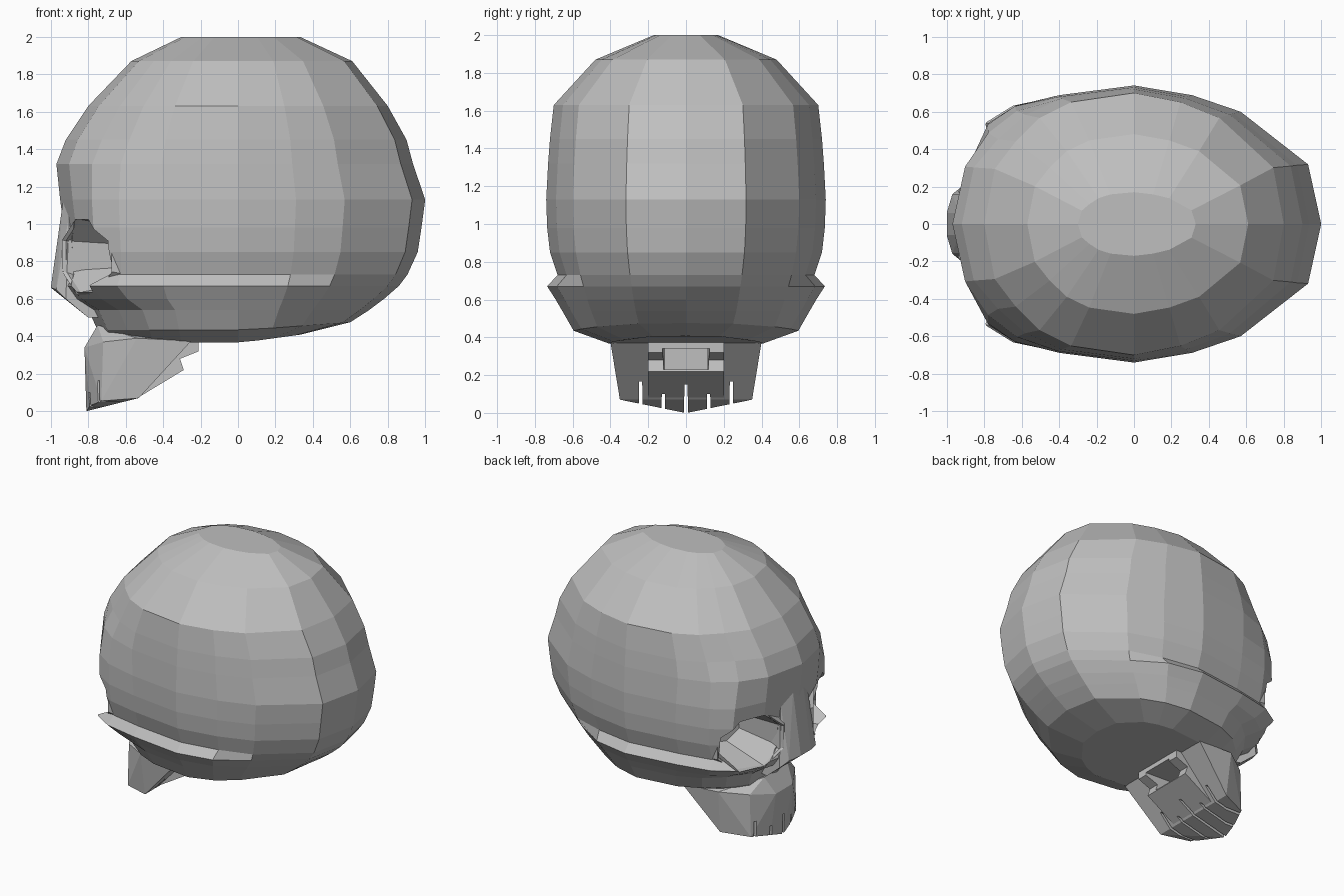
import bpy, bmesh, math
from mathutils import Vector

if "Cube" in bpy.data.objects:
    bpy.data.objects.remove(bpy.data.objects["Cube"])

bone = bpy.data.materials.new("grey_bone")
bone.diffuse_color = (0.52, 0.52, 0.52, 1)
bone.use_nodes = True
bone.node_tree.nodes["Principled BSDF"].inputs["Base Color"].default_value = bone.diffuse_color


def finish(name, bm):
    bmesh.ops.recalc_face_normals(bm, faces=bm.faces[:])
    me = bpy.data.meshes.new(name)
    bm.to_mesh(me)
    bm.free()
    me.materials.append(bone)
    ob = bpy.data.objects.new(name, me)
    bpy.context.collection.objects.link(ob)
    return ob


def loft(name, rings, closed=False):
    """Skin a list of equal-length point rings; cap the ends or join them."""
    bm = bmesh.new()
    vs = [[bm.verts.new(p) for p in r] for r in rings]
    n = len(vs[0])
    pairs = list(zip(vs, vs[1:])) + ([(vs[-1], vs[0])] if closed else [])
    for a, b in pairs:
        for i in range(n):
            j = (i + 1) % n
            bm.faces.new((a[i], a[j], b[j], b[i]))
    if not closed:
        bm.faces.new(vs[0])
        bm.faces.new(vs[-1])
    return finish(name, bm)


def hull(name, half):
    """Convex solid from points mirrored across y = 0."""
    bm = bmesh.new()
    for x, y, z in half:
        bm.verts.new((x, y, z))
        bm.verts.new((x, -y, z))
    bmesh.ops.convex_hull(bm, input=bm.verts[:])
    loose = [v for v in bm.verts if not v.link_faces]
    bmesh.ops.delete(bm, geom=loose, context='VERTS')
    return finish(name, bm)


def cut(target, cutter):
    m = target.modifiers.new("cut", 'BOOLEAN')
    m.operation = 'DIFFERENCE'
    m.solver = 'EXACT'
    m.object = cutter
    cutter.hide_render = True
    bpy.context.view_layer.objects.active = target
    bpy.ops.object.modifier_apply(modifier=m.name)


# Cranium: egg-shaped section, squarer at brow height, scaled through
# a list of (z, front x, back x, half width, half width at the back)
def section(brow):
    half = [(0.93, .43), (.57, .81), (.31, .93), (0, 1), (-.42, .93),
            (-.63 - .05 * brow, .81 + .05 * brow), (-.79 - .04 * brow, .63 + .11 * brow),
            (-.93, .42)]
    return [(1, 0)] + half + [(-1, 0)] + [(u, -v) for u, v in reversed(half)]


levels = [(2.0, .30, .33, .17, .17), (1.87, .57, .61, .48, .48), (1.63, .80, .80, .70, .70),
          (1.45, .92, .90, .72, .72), (1.32, .97, .935, .73, .73), (1.13, .95, 1.0, .74, .74),
          (.98, .93, .98, .735, .735), (.85, .92, .96, .72, .72), (.73, .92, .905, .68, .69),
          (.67, .95, .86, .735, .67), (.60, .90, .78, .69, .645), (.54, .80, .70, .655, .62),
          (.435, .75, .60, .595, .58), (.368, .72, .33, .41, .41)]
rings = []
for z, f, b, w, wb in levels:
    brow = max(0, min(1, (1.45 - z) / .4, (z - .52) / .15))
    ring = []
    for u, v in section(brow):
        # the base rises toward the back
        lift = .045 * max(u - .1, 0) if z < .5 else 0
        ring.append((u * (b if u > 0 else f), v * (wb if u > .5 else w), z + lift))
    rings.append(ring)
cranium = loft("cranium", rings)


# Eye sockets: tapering octagonal cuts with a raised bone rim
def socket_ring(cx, cy, cz, s, scale):
    side = Vector((.54, .84, 0))
    pts = []
    for k in range(8):
        a = math.radians(22.5 + 45 * k)
        p = Vector((cx, cy, cz)) + side * (.25 * scale * math.cos(a))
        p.z += .21 * scale * math.sin(a)
        pts.append((p.x, p.y * s, p.z))
    return pts


for s, label in ((1, "left"), (-1, "right")):
    cut(cranium, loft("socket_cutter_" + label, [
        socket_ring(-1.04, .53, .83, s, 1.0),
        socket_ring(-.79, .37, .83, s, 1.0),
        socket_ring(-.45, .27, .83, s, .7)]))
    rim = []
    for d, scale in ((.005, 1.0), (.02, 1.06), (-.05, 1.24), (-.06, 1.0)):
        rim.append(socket_ring(-.79 - .84 * d, .37 + .54 * d, .83, s, scale))
    loft("eye_rim_" + label, rim, closed=True)

# Nose bridge and tip
hull("nose", [(-.935, .06, 1.12), (-.90, .16, 1.06), (-.93, .08, .78), (-.88, .16, .78),
              (-1.0, .06, .66), (-.97, .16, .65),
              (-.92, .20, .60), (-.80, .18, .50), (-.70, .12, .95), (-.65, .14, .5)])

# Upper jaw: tapering horseshoe block, sloping up at the back
jaw = hull("upper_jaw", [(-.75, .14, .46), (-.82, .10, .34), (-.72, .27, .37), (-.54, .39, .39),
                         (-.25, .40, .375), (-.81, .005, .0), (-.79, .12, .03),
                         (-.73, .27, .055), (-.53, .35, .07), (-.53, .02, .07)])

# Ridge behind the palate
profile = [(-.58, .07), (-.53, .075), (-.29, .22), (-.31, .28), (-.21, .32), (-.21, .38), (-.58, .40)]
palate = loft("palate_ridge", [[(x, y, z) for x, z in profile] for y in (-.2, .2)])

# Notch in the middle of the palate
notch = hull("palate_notch_cutter", [(-.48, .11, .23), (-.48, .11, .34),
                                     (-.1, .13, .23), (-.1, .13, .34)])
cut(palate, notch)
cut(jaw, notch)

# Slits between the teeth
for i, (y, top) in enumerate(((0, .15), (.12, .10), (-.12, .10), (.24, .165), (-.24, .165))):
    tri = [(y - .013, -.1), (y + .013, -.1), (y + .008, top), (y - .008, top)]
    slit = loft("tooth_slit_cutter_%d" % i, [[(x, a, z) for a, z in tri] for x in (-1.1, 0)])
    cut(jaw, slit)
    cut(palate, slit)

for ob in [o for o in bpy.data.objects if "cutter" in o.name]:
    bpy.data.objects.remove(ob)
